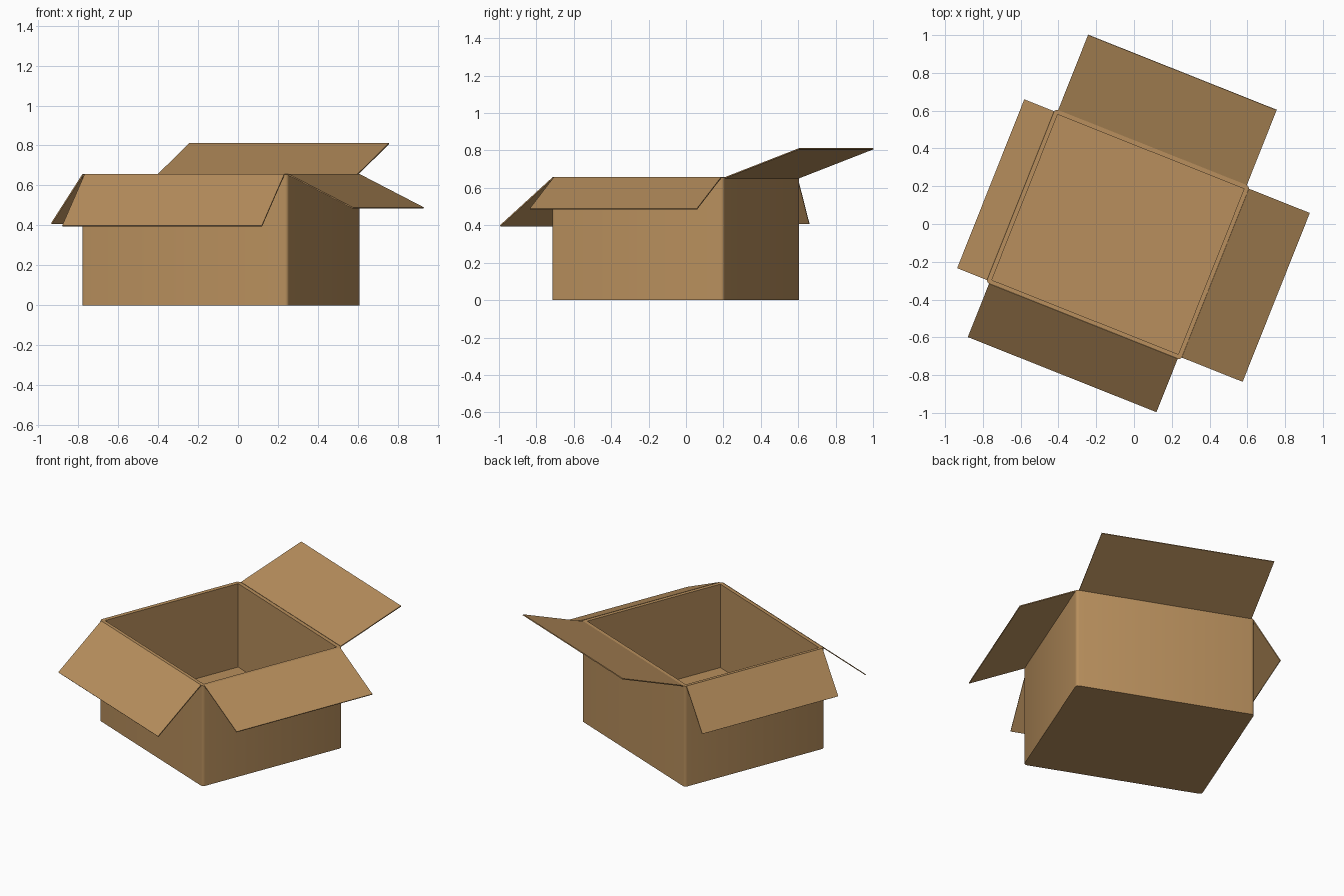
import bpy, bmesh, math
from mathutils import Matrix, Vector

if "Cube" in bpy.data.objects:
    bpy.data.objects.remove(bpy.data.objects["Cube"])

WIDTH, DEPTH, HEIGHT = 1.11, 0.99, 0.655
WALL, FLOOR = 0.024, 0.11
PLACE = Matrix.Translation((-0.085, -0.055, 0)) @ Matrix.Rotation(math.radians(-21.7), 4, "Z")

# Cardboard colour
cardboard = bpy.data.materials.new("cardboard brown")
cardboard.use_nodes = True
colour = (0.479, 0.275, 0.109, 1)
cardboard.diffuse_color = colour
cardboard.node_tree.nodes["Principled BSDF"].inputs["Base Color"].default_value = colour


def finish(name, bm):
    bmesh.ops.recalc_face_normals(bm, faces=bm.faces)
    mesh = bpy.data.meshes.new(name)
    bm.to_mesh(mesh)
    bm.free()
    mesh.materials.append(cardboard)
    obj = bpy.data.objects.new(name, mesh)
    bpy.context.collection.objects.link(obj)
    obj.matrix_world = PLACE
    return obj


def block(size, centre):
    bm = bmesh.new()
    bmesh.ops.create_cube(bm, size=1)
    bmesh.ops.scale(bm, vec=size, verts=bm.verts)
    bmesh.ops.translate(bm, vec=centre, verts=bm.verts)
    return bm


# Box body: rounded upright corners, hollowed from the top
bm = block((WIDTH, DEPTH, HEIGHT), (0, 0, HEIGHT / 2))
upright = [e for e in bm.edges if abs(e.verts[0].co.z - e.verts[1].co.z) > 0.1]
bmesh.ops.bevel(bm, geom=upright, offset=0.018, segments=3, profile=0.5, affect="EDGES")
bm.normal_update()
top = max(bm.faces, key=lambda f: f.calc_center_median().z)
bmesh.ops.inset_region(bm, faces=[top], thickness=WALL)
cavity = bmesh.ops.extrude_face_region(bm, geom=[top])["geom"]
bmesh.ops.translate(bm, vec=(0, 0, FLOOR - HEIGHT),
                    verts=[g for g in cavity if isinstance(g, bmesh.types.BMVert)])
if top.is_valid:
    bmesh.ops.delete(bm, geom=[top], context="FACES_ONLY")
body = finish("box_body", bm)
bpy.context.view_layer.objects.active = body
body.select_set(True)
bpy.ops.object.shade_smooth_by_angle(angle=math.radians(35))
body.select_set(False)


# Flaps: thin sheets hinged on the rim, each with its own reach and rise
def flap(name, turn, hinge, width, reach, rise):
    length, thick = math.hypot(reach, rise), 0.006
    bm = block((length, width, thick), (length / 2, 0, -thick / 2))
    tilt = Matrix.Rotation(-math.atan2(rise, reach), 4, "Y")
    spin = Matrix.Rotation(math.radians(turn), 4, "Z")
    bm.transform(spin @ Matrix.Translation((hinge, 0, HEIGHT + 0.002)) @ tilt)
    finish(name, bm)


flap("left_flap", 0, WIDTH / 2, 0.962, 0.347, -0.167)
flap("back_flap", 90, DEPTH / 2, 1.075, 0.427, 0.155)
flap("right_flap", 180, WIDTH / 2, 0.962, 0.17, -0.247)
flap("front_flap", 270, DEPTH / 2, 1.075, 0.304, -0.258)
